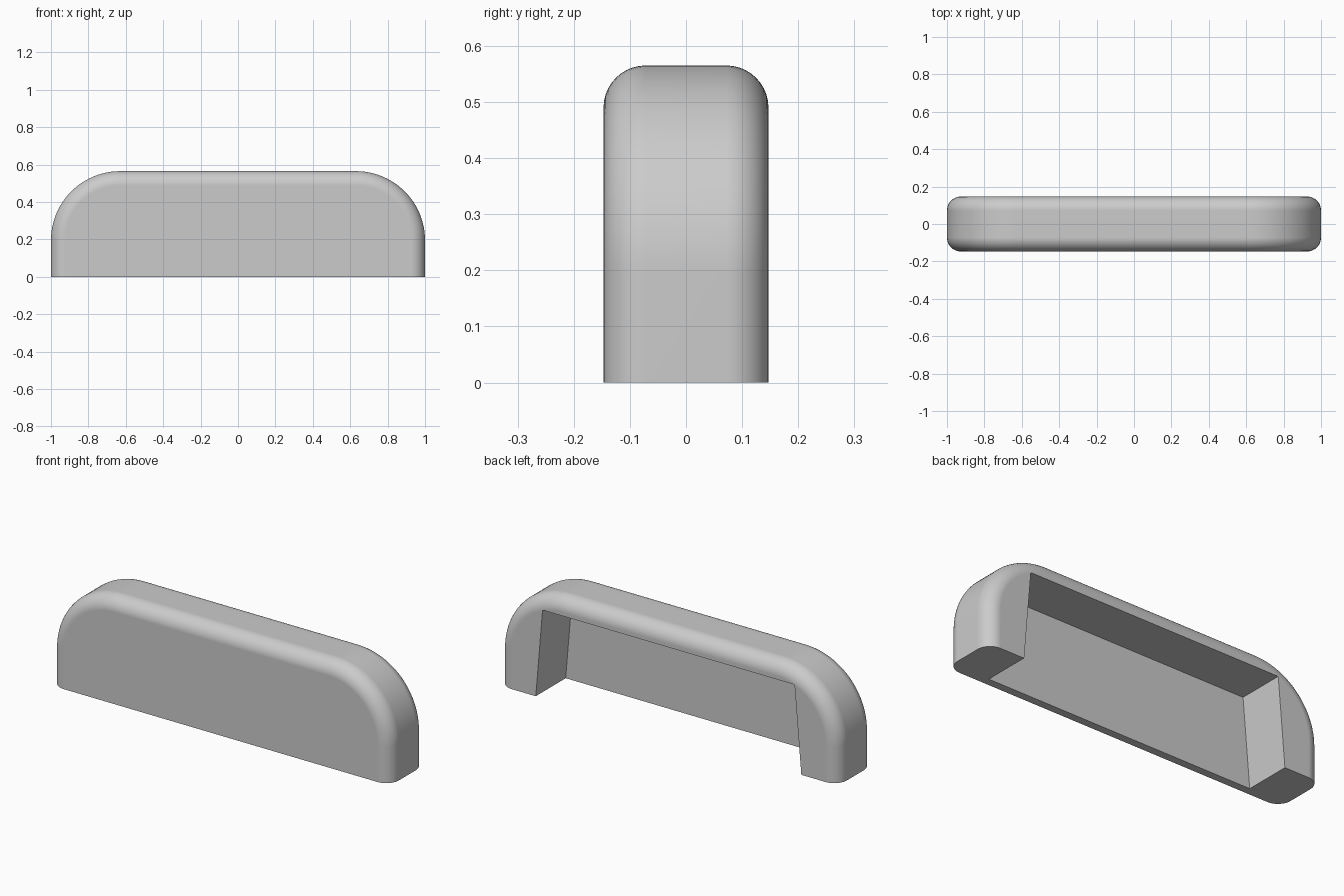
import bpy, bmesh
from math import sin, cos, pi

cube = bpy.data.objects.get("Cube")
if cube:
    bpy.data.objects.remove(cube, do_unlink=True)

HALF_X, HALF_Y, HEIGHT = 1.0, 0.147, 0.565
CORNER, FILLET = 0.37, 0.075          # big end corners, edge rounding
ARC_STEPS, FILLET_STEPS = 24, 10
WALL_Y, RECESS_TOP = -0.105, 0.47     # inner face and ceiling of the recess
RECESS_LOW, RECESS_HIGH = 0.783, 0.743

grey = bpy.data.materials.new("plain grey")
grey.use_nodes = True
colour = (0.6, 0.6, 0.6, 1)
grey.diffuse_color = colour
grey.node_tree.nodes["Principled BSDF"].inputs["Base Color"].default_value = colour

bm = bmesh.new()


def outline(inset, y):
    """Arch outline shrunk by inset, from the right foot over to the left foot."""
    cx, cz, r = HALF_X - CORNER, HEIGHT - CORNER, CORNER - inset
    arc = [(cx + r * cos(pi / 2 * i / ARC_STEPS), cz + r * sin(pi / 2 * i / ARC_STEPS))
           for i in range(ARC_STEPS + 1)]
    right = [(HALF_X - inset, 0)] + arc
    points = right + [(-x, z) for x, z in reversed(right)]
    return [bm.verts.new((x, y, z)) for x, z in points]


# Rounded shell: outlines stepped through the front and back fillets
angles = [pi / 2 * i / FILLET_STEPS for i in range(FILLET_STEPS + 1)]
steps = [(FILLET * (1 - sin(a)), HALF_Y - FILLET + FILLET * cos(a)) for a in angles]
rings = [outline(d, -y) for d, y in steps] + [outline(d, y) for d, y in reversed(steps)]
for a, b in zip(rings, rings[1:]):
    for i in range(len(a) - 1):
        bm.faces.new((a[i], a[i + 1], b[i + 1], b[i]))

# Tapered recess, open at the back and below
section = [(-RECESS_LOW, 0), (-RECESS_HIGH, RECESS_TOP),
           (RECESS_HIGH, RECESS_TOP), (RECESS_LOW, 0)]
mouth = [bm.verts.new((x, HALF_Y, z)) for x, z in section]
inner = [bm.verts.new((x, WALL_Y, z)) for x, z in section]
for i in range(3):
    bm.faces.new((mouth[i], mouth[i + 1], inner[i + 1], inner[i]))
bm.faces.new(inner)

# Front face, notched back face and U-shaped underside
bm.faces.new(rings[0])
bm.faces.new(rings[-1] + mouth)
bm.faces.new([r[0] for r in rings] + [mouth[3], inner[3], inner[0], mouth[0]]
             + [r[-1] for r in reversed(rings)])
bmesh.ops.recalc_face_normals(bm, faces=bm.faces)

mesh = bpy.data.meshes.new("hollow_handle")
bm.to_mesh(mesh)
bm.free()
mesh.materials.append(grey)
handle = bpy.data.objects.new("hollow_handle", mesh)
bpy.context.collection.objects.link(handle)

# Smooth curves, crisp recess edges, flat large faces
bpy.ops.object.select_all(action='DESELECT')
handle.select_set(True)
bpy.context.view_layer.objects.active = handle
bpy.ops.object.shade_smooth_by_angle(angle=pi / 6)
weighted = handle.modifiers.new("flat_face_normals", 'WEIGHTED_NORMAL')
weighted.keep_sharp = True
